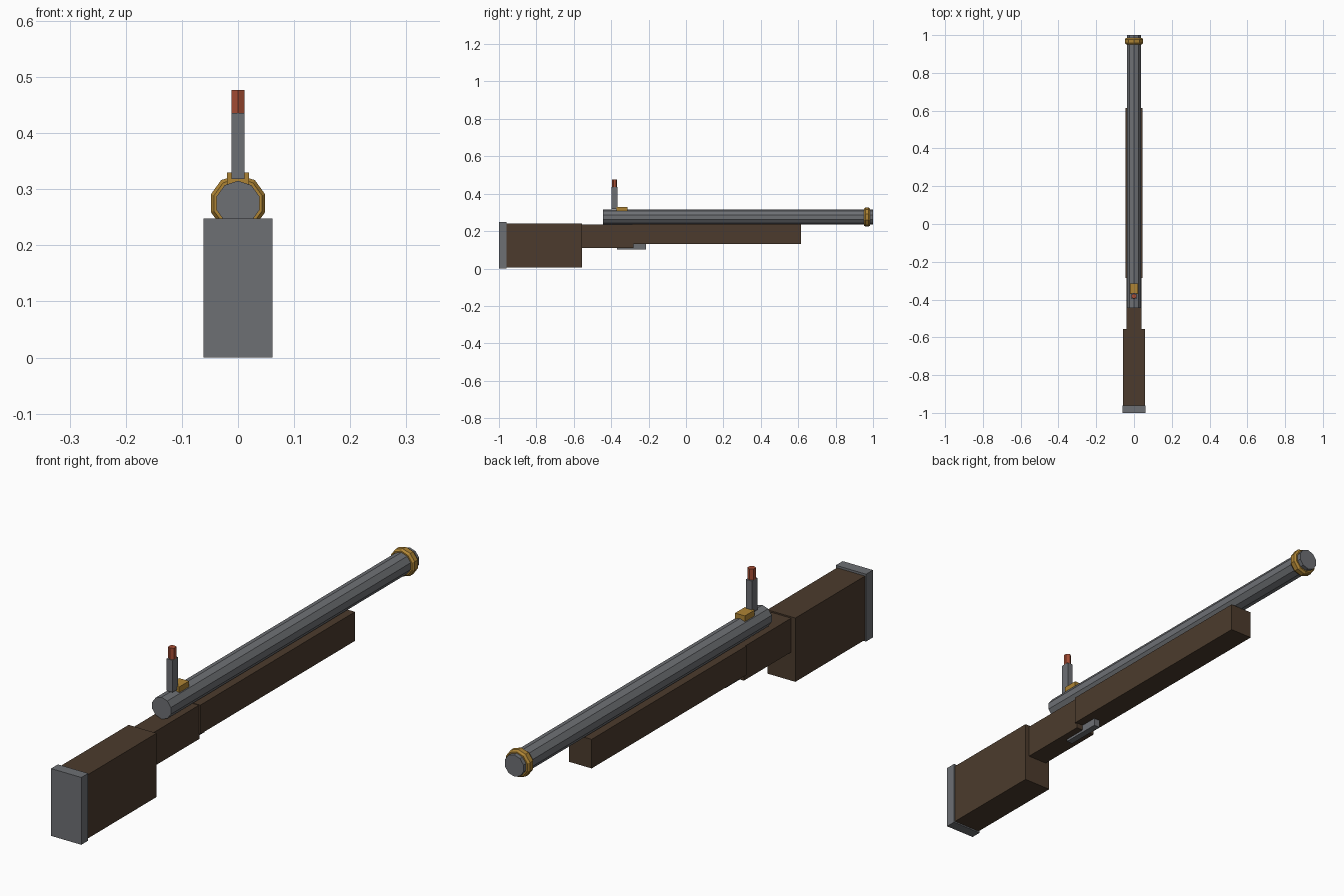
import bpy, bmesh, math
from mathutils import Vector

if "Cube" in bpy.data.objects:
    bpy.data.objects.remove(bpy.data.objects["Cube"])


def material(name, rgb):
    m = bpy.data.materials.new(name)
    m.diffuse_color = (*rgb, 1)
    m.use_nodes = True
    m.node_tree.nodes["Principled BSDF"].inputs["Base Color"].default_value = m.diffuse_color
    return m


STEEL = material("steel grey", (0.155, 0.162, 0.175))
WOOD = material("dark wood", (0.072, 0.044, 0.026))
BRASS = material("brass", (0.42, 0.23, 0.035))
COPPER = material("copper red", (0.38, 0.075, 0.035))


def finish(name, bm, mat):
    bmesh.ops.recalc_face_normals(bm, faces=bm.faces)
    me = bpy.data.meshes.new(name)
    bm.to_mesh(me)
    bm.free()
    me.materials.append(mat)
    ob = bpy.data.objects.new(name, me)
    bpy.context.collection.objects.link(ob)
    return ob


def box(name, half_x, y, z, mat):
    """Box centred on x = 0 spanning the y and z ranges."""
    bm = bmesh.new()
    bmesh.ops.create_cube(bm, size=1)
    for v in bm.verts:
        v.co = Vector((v.co.x * 2 * half_x,
                       y[0] + (v.co.y + 0.5) * (y[1] - y[0]),
                       z[0] + (v.co.z + 0.5) * (z[1] - z[0])))
    return finish(name, bm, mat)


def lathe(name, profile, sides, place, mat):
    """Sweep (radius, distance) rings along an axis and cap both ends."""
    bm = bmesh.new()
    rings = []
    for r, d in profile:
        angles = [math.pi / 2 + math.tau * i / sides for i in range(sides)]
        rings.append([bm.verts.new(place(r * math.cos(a), r * math.sin(a), d)) for a in angles])
    for a, b in zip(rings, rings[1:]):
        for i in range(sides):
            j = (i + 1) % sides
            bm.faces.new((a[i], a[j], b[j], b[i]))
    bm.faces.new(rings[0])
    bm.faces.new(rings[-1])
    return finish(name, bm, mat)


def along_barrel(u, v, d):
    return (u, d, 0.275 + v)


def upright(u, v, d):
    return (u, -0.382 + v, d)


# Wooden stock and its butt plate
box("butt_plate", 0.0615, (-1.0, -0.96), (0.0, 0.248), STEEL)
box("butt_stock", 0.057, (-0.96, -0.555), (0.005, 0.24), WOOD)
box("stock_neck", 0.04, (-0.555, -0.28), (0.11, 0.235), WOOD)
box("fore_stock", 0.046, (-0.285, 0.615), (0.13, 0.237), WOOD)
box("trigger_guard", 0.0125, (-0.37, -0.213), (0.101, 0.132), STEEL)

# Ten-sided barrel with a bevelled muzzle ring
lathe("barrel", [(0.04, -0.445), (0.04, 1.0)], 10, along_barrel, STEEL)
lathe("muzzle_ring", [(0.036, 0.951), (0.045, 0.951), (0.051, 0.959),
                      (0.051, 0.977), (0.045, 0.985), (0.036, 0.985)],
      10, along_barrel, BRASS)

# Lock plate, hammer post and tip
box("lock_plate", 0.02, (-0.371, -0.314), (0.305, 0.33), BRASS)
box("hammer_post", 0.012, (-0.398, -0.366), (0.318, 0.436), STEEL)
lathe("hammer_tip", [(0.0138, 0.432), (0.0138, 0.477)], 6, upright, COPPER)
